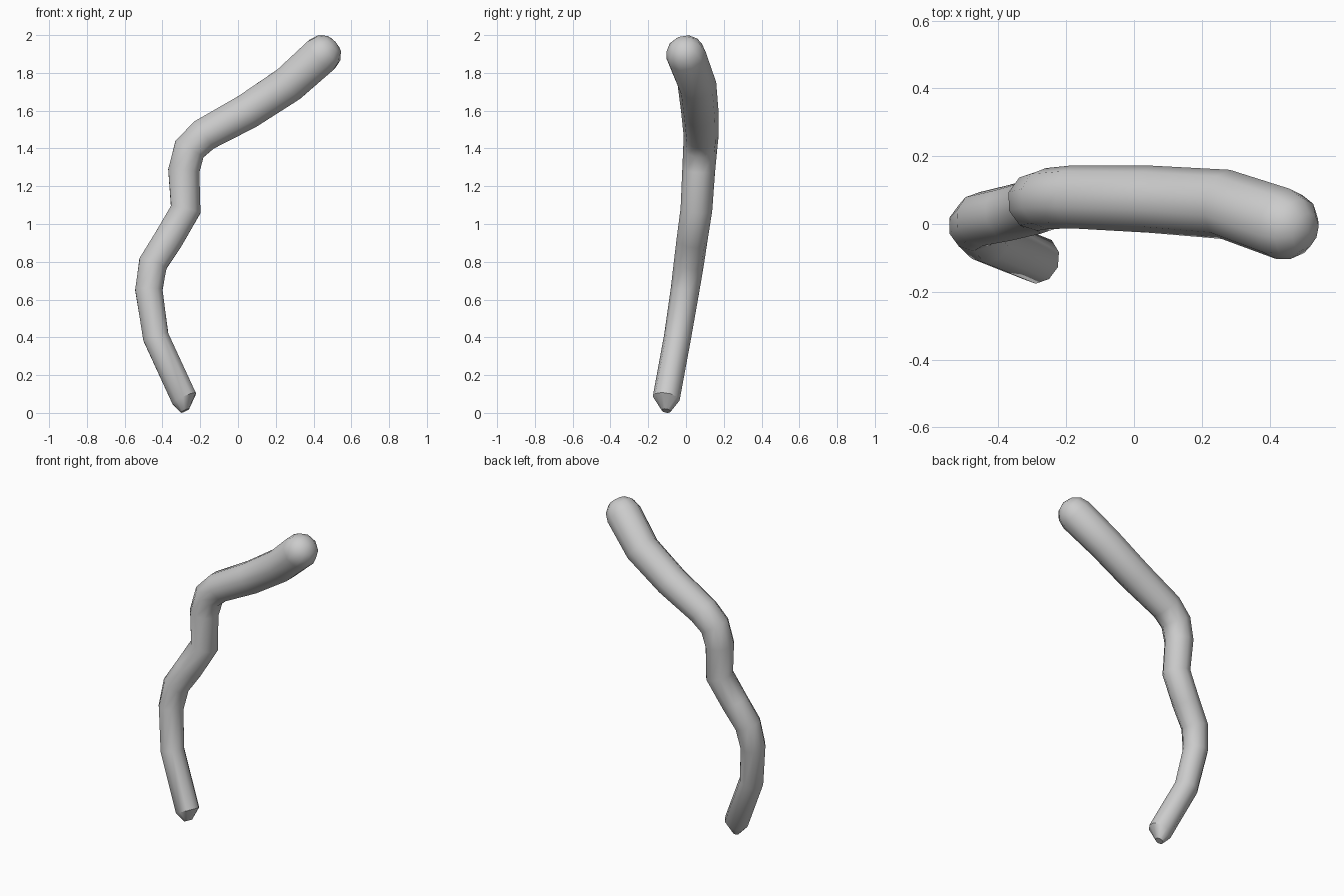
import bpy, bmesh, math
from mathutils import Vector

if "Cube" in bpy.data.objects:
    bpy.data.objects.remove(bpy.data.objects["Cube"])

SIDES = 10

# centre line from foot to head: x, y, z, radius
path = [
    (-0.285, -0.105, 0.075, 0.072),
    (-0.435, -0.045, 0.40, 0.072),
    (-0.472, -0.005, 0.65, 0.076),
    (-0.450, 0.015, 0.79, 0.080),
    (-0.370, 0.032, 0.915, 0.082),
    (-0.277, 0.055, 1.075, 0.084),
    (-0.287, 0.067, 1.28, 0.087),
    (-0.257, 0.075, 1.395, 0.090),
    (-0.180, 0.080, 1.47, 0.093),
    (0.050, 0.073, 1.595, 0.099),
    (0.270, 0.058, 1.74, 0.103),
    (0.440, 0.000, 1.893, 0.107),
]
points = [Vector(p[:3]) for p in path]
radii = [p[3] for p in path]
last = len(path) - 1


def tangent(i):
    t = Vector()
    if i > 0:
        t += (points[i] - points[i - 1]).normalized()
    if i < last:
        t += (points[i + 1] - points[i]).normalized()
    return t.normalized()


bm = bmesh.new()


def ring(centre, t, r):
    side = Vector((0, 1, 0))
    side = (side - t * side.dot(t)).normalized()
    up = t.cross(side)
    return [bm.verts.new(centre + r * (side * math.cos(a) + up * math.sin(a)))
            for a in (math.tau * k / SIDES for k in range(SIDES))]


# blunt tapered foot
down = tangent(0)
rings = [ring(Vector((-0.281, -0.105, 0.01)), down, 0.025)]

# winding body
for i in range(last + 1):
    rings.append(ring(points[i], tangent(i), radii[i]))

# rounded head
t_end = tangent(last)
for ang in (30, 58):
    a = math.radians(ang)
    rings.append(ring(points[-1] + t_end * radii[-1] * math.sin(a),
                      t_end, radii[-1] * math.cos(a)))
head_tip = bm.verts.new(points[-1] + t_end * radii[-1])

# skin the rings
bm.faces.new(rings[0])
for a, b in zip(rings, rings[1:]):
    for k in range(SIDES):
        n = (k + 1) % SIDES
        bm.faces.new((a[k], a[n], b[n], b[k]))
for k in range(SIDES):
    bm.faces.new((rings[-1][k], rings[-1][(k + 1) % SIDES], head_tip))
bmesh.ops.recalc_face_normals(bm, faces=bm.faces)

# rest exactly on the ground
low = min(v.co.z for v in bm.verts)
bmesh.ops.translate(bm, verts=bm.verts, vec=(0, 0, -low))

mesh = bpy.data.meshes.new("winding_stem")
bm.to_mesh(mesh)
bm.free()
stem = bpy.data.objects.new("winding_stem", mesh)
bpy.context.collection.objects.link(stem)
bpy.context.view_layer.objects.active = stem
stem.select_set(True)
bpy.ops.object.shade_smooth_by_angle(angle=math.radians(40))
